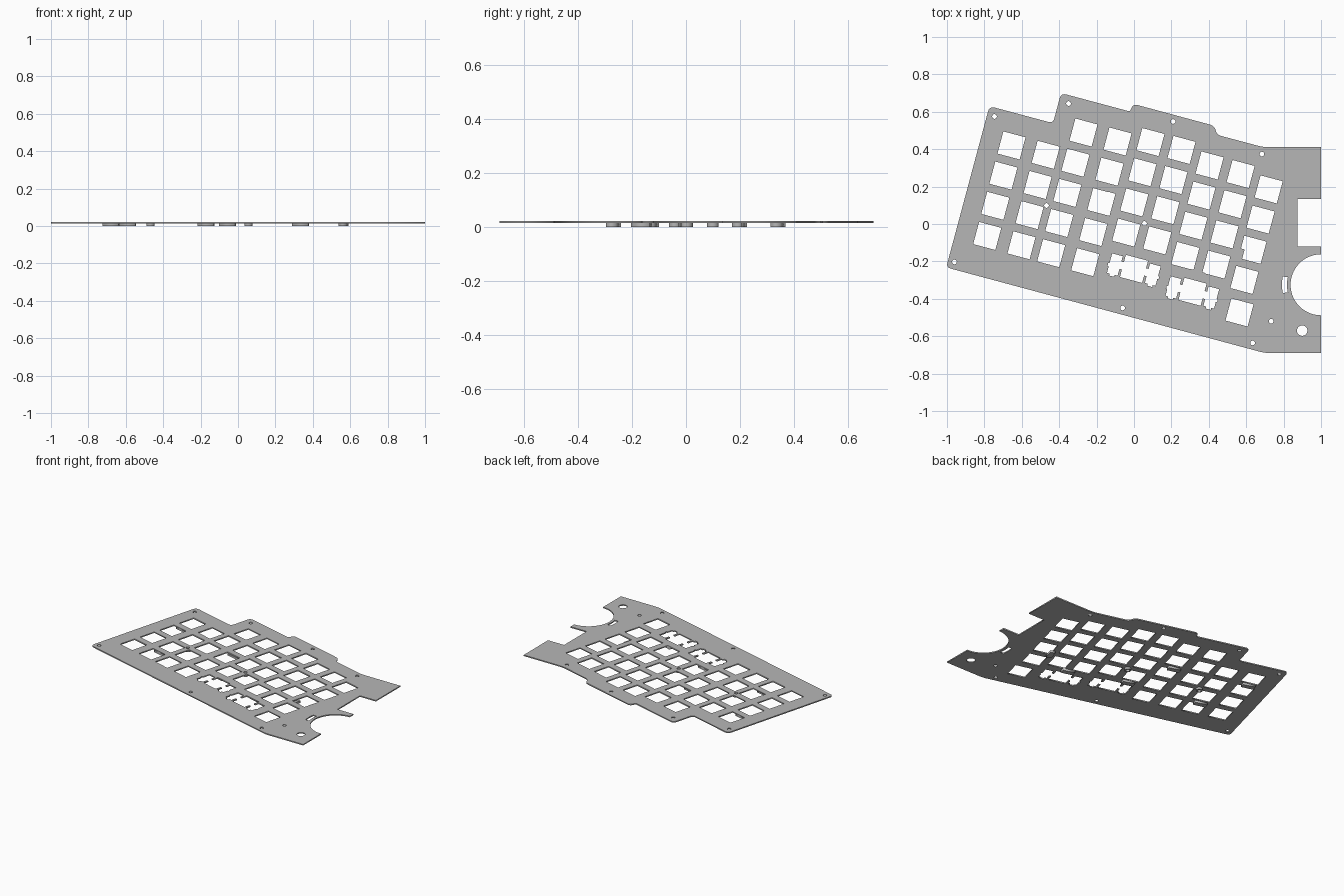
import bpy
from math import sin, cos, pi, radians
from mathutils import Vector

cube = bpy.data.objects.get("Cube")
if cube:
    bpy.data.objects.remove(cube)

grey = bpy.data.materials.new("light_grey")
grey.use_nodes = True
grey.diffuse_color = (0.47, 0.47, 0.47, 1)
grey.node_tree.nodes["Principled BSDF"].inputs["Base Color"].default_value = grey.diffuse_color

TILT = radians(15)
MM = 0.00877                      # one millimetre in model units
U = Vector((cos(TILT), -sin(TILT)))   # along a key row
V = Vector((sin(TILT), cos(TILT)))    # up a key column
PITCH = 0.167
PLATE_Z, PLATE_T = 0.015, 0.008


def tilted(center, points):
    return [Vector(center) + U * u + V * v for u, v in points]


def box(w, h):
    return [(-w / 2, -h / 2), (w / 2, -h / 2), (w / 2, h / 2), (-w / 2, h / 2)]


def arc(center, r, a0, a1, n):
    return [Vector(center) + r * Vector((cos(a), sin(a)))
            for a in (a0 + (a1 - a0) * i / n for i in range(n + 1))]


def circle(center, r, n=24):
    return arc(center, r, 0, 2 * pi, n)[:-1]


def rounded(corners):
    """Replace each (x, y, t) corner by a soft curve reaching t along both edges."""
    out = []
    for i, (x, y, t) in enumerate(corners):
        p = Vector((x, y))
        if not t:
            out.append(p)
            continue
        a = Vector(corners[i - 1][:2])
        b = Vector(corners[(i + 1) % len(corners)][:2])
        a, b = p + (a - p).normalized() * t, p + (b - p).normalized() * t
        out += [a * (1 - k) ** 2 + p * 2 * k * (1 - k) + b * k * k
                for k in (j / 6 for j in range(7))]
    return out


def sheet(name, loops, z, thick):
    """Extrude filled outlines; inner loops become holes."""
    curve = bpy.data.curves.new(name, "CURVE")
    curve.dimensions = "2D"
    curve.fill_mode = "BOTH"
    curve.extrude = thick / 2
    for loop in loops:
        sp = curve.splines.new("POLY")
        sp.points.add(len(loop) - 1)
        for pt, co in zip(sp.points, loop):
            pt.co = (co[0], co[1], 0, 1)
        sp.use_cyclic_u = True
    curve.materials.append(grey)
    obj = bpy.data.objects.new(name, curve)
    obj.location.z = z + thick / 2
    bpy.context.collection.objects.link(obj)
    bpy.ops.object.select_all(action="DESELECT")
    obj.select_set(True)
    bpy.context.view_layer.objects.active = obj
    bpy.ops.object.convert(target="MESH")
    return obj


# Plate outline, with a round bite and a square notch in the right edge
BITE = (1.0, -0.325)
corners = [(-1.004, -0.232, 0.025), (0.70, -0.69, 0.03), (1, -0.69, 0)]
corners += [(p.x, p.y, 0) for p in arc(BITE, 0.163, 1.5 * pi, 0.5 * pi, 36)]
corners += [(1, -0.12, 0), (0.873, -0.12, 0), (0.873, 0.135, 0), (1, 0.135, 0),
            (1, 0.411, 0), (0.69, 0.411, 0.03), (0.443, 0.477, 0.025),
            (0.43, 0.525, 0.025), (-0.007, 0.643, 0.03), (-0.02, 0.601, 0.015),
            (-0.39, 0.70, 0.03), (-0.433, 0.539, 0.025), (-0.773, 0.63, 0.03)]
loops = [rounded(corners)]

# Key openings: top key of each column and number of keys below
columns = [(-0.655, 0.42, 4), (-0.472, 0.37, 4), (-0.27, 0.489, 5),
           (-0.088, 0.441, 5), (0.088, 0.438, 4), (0.254, 0.396, 4),
           (0.404, 0.313, 4), (0.57, 0.267, 4), (0.72, 0.185, 4),
           (0.564, -0.473, 1)]
for x, y, n in columns:
    for row in range(n):
        loops.append(tilted(Vector((x, y)) - V * PITCH * row, box(14 * MM, 14 * MM)))

# Wide key openings with a stabiliser slot on each side
half = [(7, 7), (7, 2.3), (8.6, 2.3), (8.6, 5.7), (15.3, 5.7), (15.3, -0.5),
        (16.1, -0.5), (16.1, -2.3), (15.3, -2.3), (15.3, -6.6), (13.6, -6.6),
        (13.6, -7.8), (10.4, -7.8), (10.4, -6.6), (8.6, -6.6), (8.6, -2.3),
        (7, -2.3), (7, -7)]
wide = half + [(-u, v) for u, v in reversed(half)]
for center in [(0.0, -0.24), (0.313, -0.362)]:
    loops.append(tilted(center, [(u * MM, v * MM) for u, v in wide]))

# Screw holes, larger round hole and curved slot beside the bite
inner_holes = [(-0.468, 0.099), (0.056, 0.003)]
holes = inner_holes + [(-0.746, 0.575), (-0.35, 0.644), (0.209, 0.548),
                       (0.684, 0.374), (-0.96, -0.203), (-0.061, -0.449),
                       (0.733, -0.52), (0.634, -0.636)]
loops += [circle(c, 0.0125) for c in holes]
loops.append(circle((0.899, -0.57), 0.028))
loops.append(arc(BITE, 0.182, pi - 0.23, pi + 0.23, 10) +
             arc(BITE, 0.209, pi + 0.21, pi - 0.21, 10))

sheet("key_plate", loops, PLATE_Z, PLATE_T)

# Spacers under the plate, hidden beneath the webs
for i, c in enumerate(inner_holes):
    sheet(f"ring_spacer_{i + 1}", [circle(c, 0.022), circle(c, 0.0125)], 0, PLATE_Z)
pads = [(-0.68, 0.34), (-0.59, -0.035), (-0.172, 0.198), (-0.057, -0.128), (0.335, -0.268)]
for i, c in enumerate(pads):
    sheet(f"pad_spacer_{i + 1}", [tilted(c, box(0.085, 0.036))], 0, PLATE_Z)
sheet("upright_pad_spacer", [tilted((0.565, -0.165), box(0.036, 0.07))], 0, PLATE_Z)
